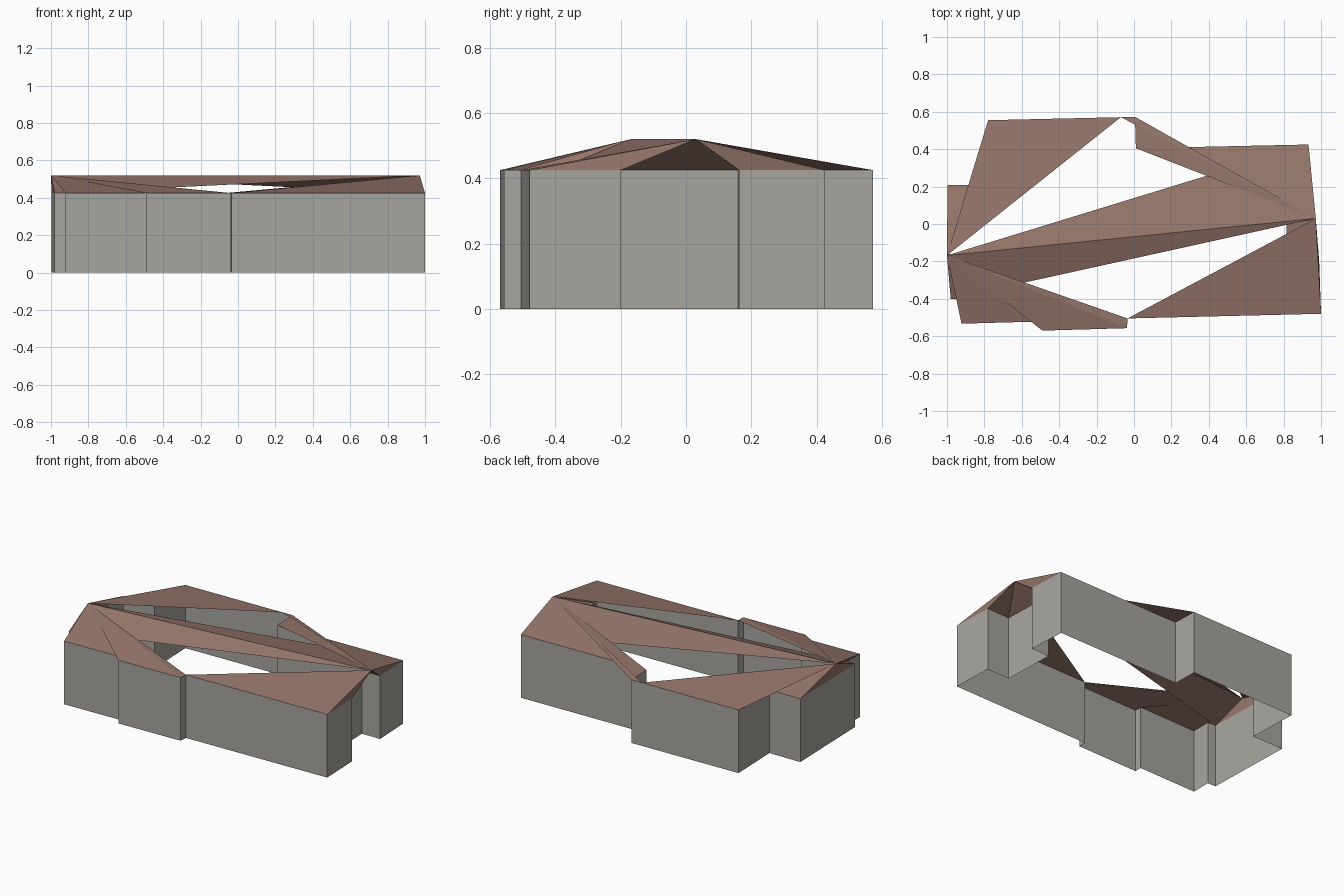
import bpy

if "Cube" in bpy.data.objects:
    bpy.data.objects.remove(bpy.data.objects["Cube"])

EAVES, RIDGE = 0.425, 0.52


def material(name, rgb):
    m = bpy.data.materials.new(name)
    m.diffuse_color = (*rgb, 1)
    m.use_nodes = True
    m.node_tree.nodes["Principled BSDF"].inputs["Base Color"].default_value = m.diffuse_color
    return m


def make(name, verts, faces, mat):
    me = bpy.data.meshes.new(name)
    me.from_pydata(verts, [], faces)
    me.materials.append(mat)
    ob = bpy.data.objects.new(name, me)
    bpy.context.collection.objects.link(ob)
    return ob


wall_grey = material("wall grey", (0.39, 0.38, 0.35))
roof_brown = material("roof brown", (0.30, 0.18, 0.145))

# Stepped footprint, counter-clockwise from the left end of the front side.
# The first group of corners slopes to the west ridge end, the second to the east.
front_west = [(-0.98, -0.4), (-0.92, -0.4), (-0.922, -0.533), (-0.49, -0.521),
              (-0.49, -0.57), (-0.037, -0.557)]
east = [(-0.035, -0.505), (1.0, -0.48), (0.99, -0.2), (0.82, -0.205), (0.81, 0.16),
        (0.945, 0.162), (0.933, 0.425), (0.01, 0.405), (0.005, 0.573)]
back_west = [(-0.07, 0.571), (-0.78, 0.555), (-0.768, 0.21), (-0.997, 0.208)]
plan = front_west + east + back_west
n = len(plan)

# Walls: open ring, no floor or ceiling
ring = [(x, y, z) for z in (0, EAVES) for x, y in plan]
make("walls", ring,
     [(i, (i + 1) % n, n + (i + 1) % n, n + i) for i in range(n)], wall_grey)

# Roof: one triangle from each wall top to a ridge end, plus two ridge strips
verts = [(x, y, EAVES) for x, y in plan] + [(-1.0, -0.168, RIDGE), (0.972, 0.03, RIDGE)]
west_end, east_end = n, n + 1
first_east = len(front_west)
last_east = first_east + len(east)
faces = []
for i in range(n):
    end = east_end if first_east <= i < last_east else west_end
    faces.append((i, (i + 1) % n, end))
faces.append((0, east_end, west_end))
faces.append((plan.index((0.933, 0.425)), west_end, east_end))
make("roof", verts, faces, roof_brown)
